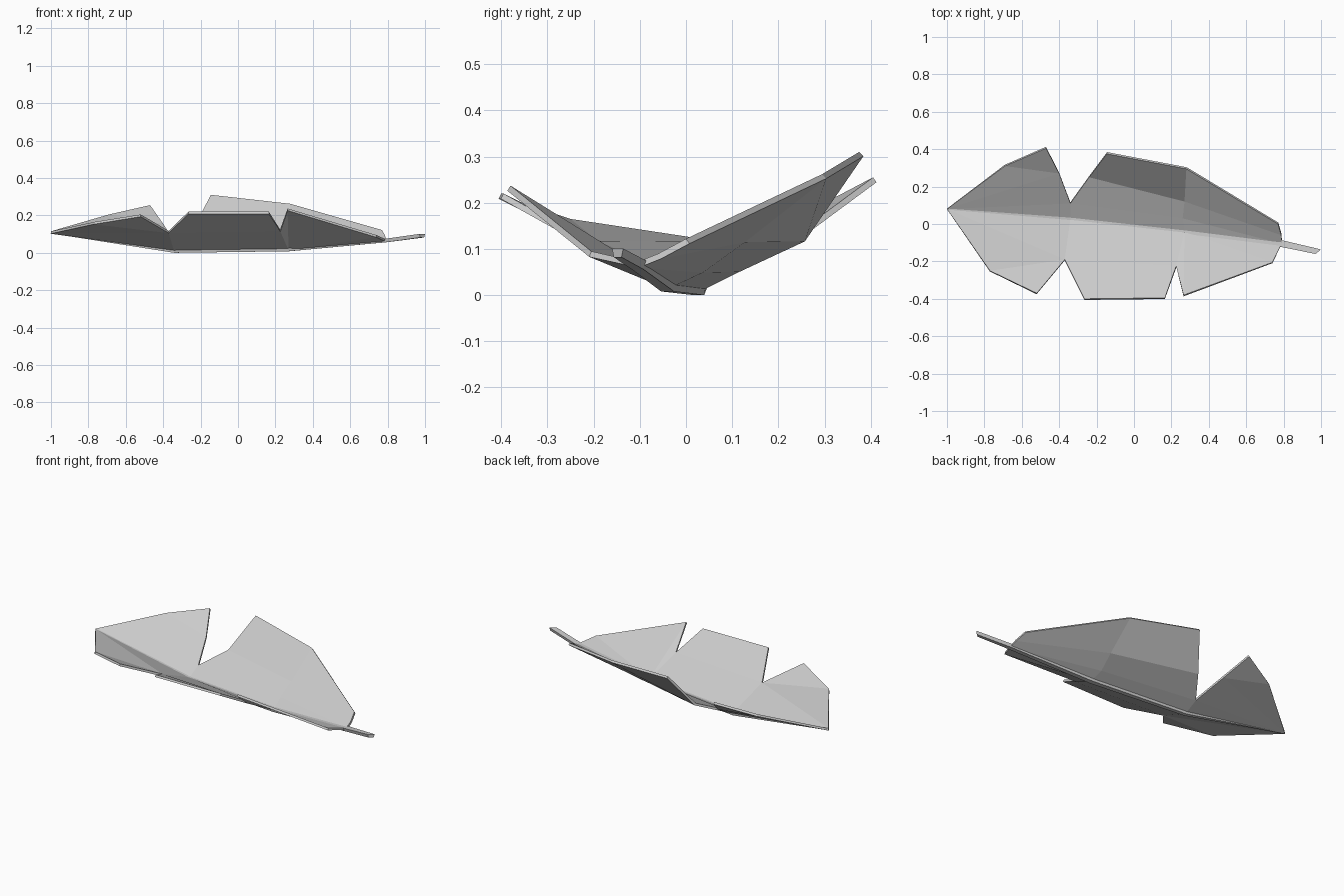
import bpy, bmesh
from mathutils import Vector

if "Cube" in bpy.data.objects:
    bpy.data.objects.remove(bpy.data.objects["Cube"])

# Key points of the leaf: spine, back edge, front edge
P = {
    # spine, leaf tip to stem
    "s0": (-1.0, .08, .115), "s1": (-.34, .028, .02), "s2": (.27, -.04, .026), "s3": (.79, -.105, .072),
    # back left lobe
    "bn": (-.34, .11, .062), "bk": (-.40, .27, .155), "bm": (-.47, .405, .255), "bl": (-.69, .31, .205),
    # back right lobe, inner / middle / outer rows
    "i2": (.26, .03, .06), "m1": (-.24, .25, .127), "m2": (.27, .12, .125), "m3": (.787, -.06, .09),
    "o1": (-.145, .375, .31), "o2": (.28, .295, .262), "o3": (.77, 0, .122),
    # front left lobe
    "fl": (-.77, -.25, .165), "fm": (-.52, -.37, .205), "fn": (-.37, -.19, .117),
    # front middle lobe
    "c1": (-.265, -.40, .22), "c2": (.165, -.395, .22), "cn": (.225, -.225, .125),
    # front right lobe
    "r1": (.265, -.38, .237), "r2": (.74, -.205, .095),
}
FACES = """s0 s1 bn|s0 bn bk|s0 bk bl|bk bm bl|s1 s2 i2 bn|s2 s3 i2|bn i2 m2 m1|i2 s3 m3 m2
m1 m2 o2 o1|m2 m3 o3 o2|s0 fl fn|fl fm fn|s0 fn s1|s1 fn cn s2|fn c1 c2 cn|s2 cn r1|s2 r1 r2|s2 r2 s3"""


def make_object(name, bm):
    mesh = bpy.data.meshes.new(name)
    bm.to_mesh(mesh)
    bm.free()
    ob = bpy.data.objects.new(name, mesh)
    bpy.context.collection.objects.link(ob)
    return ob


# Leaf blade: folded sheet given a thin thickness
bm = bmesh.new()
verts = {k: bm.verts.new(c) for k, c in P.items()}
for face in FACES.replace("\n", "|").split("|"):
    bm.faces.new([verts[k] for k in face.split()])
for f in bm.faces:
    f.normal_update()
    if f.normal.z < 0:
        f.normal_flip()
blade = make_object("leaf_blade", bm)
sol = blade.modifiers.new("thickness", "SOLIDIFY")
sol.thickness = .013
sol.offset = -1

# Midrib running under the fold and out into the stem: (centre, half width, depth)
bm = bmesh.new()
rib = [((-.99, .079, .112), .003, .010), (P["s1"], .016, .020), (P["s2"], .020, .018),
       (P["s3"], .018, .016), ((.985, -.148, .098), .012, .016)]
rings = []
for c, w, d in rib:
    c = Vector(c)
    side = Vector((.015 if c.x > .9 else w * .12, w, 0))
    low = Vector((0, 0, -d))
    up = Vector((0, 0, .003))
    rings.append([bm.verts.new(p) for p in
                  (c + side + up, c - side + up, c - side * .7 + low, c + side * .7 + low)])
for a, b in zip(rings, rings[1:]):
    for i in range(4):
        j = (i + 1) % 4
        bm.faces.new((a[i], a[j], b[j], b[i]))
bm.faces.new(rings[0])
bm.faces.new(rings[-1])
bmesh.ops.recalc_face_normals(bm, faces=bm.faces)
make_object("midrib_stem", bm)
